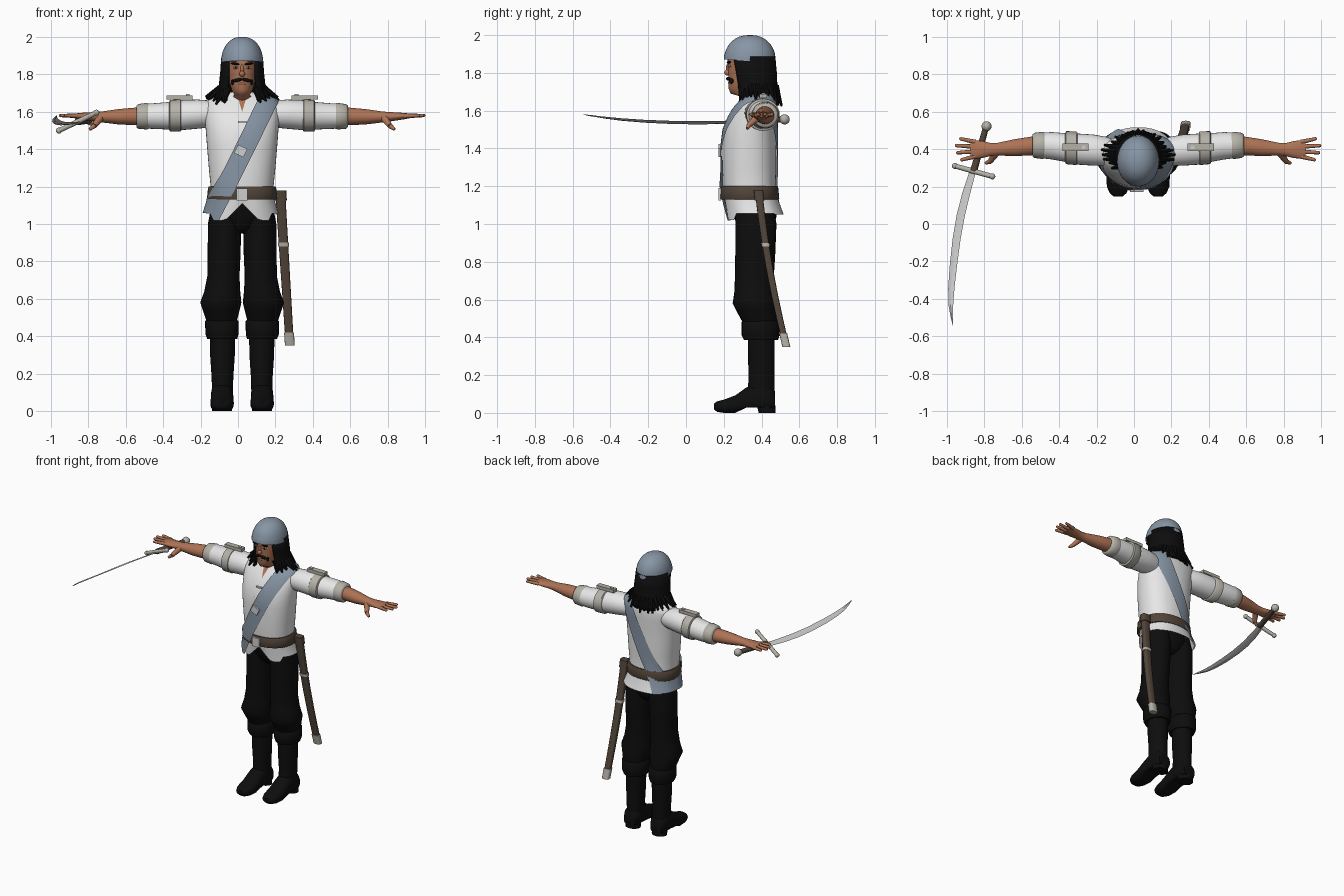
import bpy, bmesh, math, random
from mathutils import Vector

if "Cube" in bpy.data.objects:
    bpy.data.objects.remove(bpy.data.objects["Cube"])
random.seed(4)
CX = 0.022  # body centre line

def material(name, r, g, b):
    m = bpy.data.materials.new(name)
    m.diffuse_color = (r, g, b, 1)
    m.use_nodes = True
    m.node_tree.nodes["Principled BSDF"].inputs["Base Color"].default_value = m.diffuse_color
    return m

SKIN = material("skin", .42, .17, .09)
WHITE = material("white_cloth", .82, .82, .82)
BLUE = material("blue_grey_cloth", .24, .30, .37)
BLACK = material("black", .004, .004, .004)
BROWN = material("brown_leather", .085, .06, .043)
BEIGE = material("beige_trim", .46, .44, .39)
STEEL = material("steel", .62, .62, .62)
EYE = material("eye_white", .6, .55, .5)

def finish(bm, name, *mats, angle=50):
    bmesh.ops.recalc_face_normals(bm, faces=bm.faces)
    me = bpy.data.meshes.new(name)
    bm.to_mesh(me)
    bm.free()
    ob = bpy.data.objects.new(name, me)
    bpy.context.collection.objects.link(ob)
    for m in mats:
        me.materials.append(m)
    bpy.ops.object.select_all(action='DESELECT')
    ob.select_set(True)
    bpy.context.view_layer.objects.active = ob
    bpy.ops.object.shade_smooth_by_angle(angle=math.radians(angle))
    return ob

def loft(rings, axis='z', n=28, power=2.0, caps=(True, True), arc=None):
    """rings: (position, c1, c2, r1, r2) with the two other axes in xyz order"""
    bm = bmesh.new()
    a0, a1 = arc or (0, 2 * math.pi)
    count = n + 1 if arc else n
    rows = []
    for p, c1, c2, r1, r2 in rings:
        row = []
        for i in range(count):
            a = a0 + (a1 - a0) * i / n
            c, s = math.cos(a), math.sin(a)
            u = c1 + r1 * math.copysign(abs(c) ** (2 / power), c)
            v = c2 + r2 * math.copysign(abs(s) ** (2 / power), s)
            row.append(bm.verts.new({'x': (p, u, v), 'y': (u, p, v), 'z': (u, v, p)}[axis]))
        rows.append(row)
    for a, b in zip(rows, rows[1:]):
        for i in range(n):
            j = (i + 1) % count
            bm.faces.new((a[i], a[j], b[j], b[i]))
    if not arc:
        for row, cap in zip((rows[0], rows[-1]), caps):
            if cap:
                bm.faces.new(row)
    return bm

def ball(name, loc, size, mat, tilt=0):
    bm = bmesh.new()
    bmesh.ops.create_uvsphere(bm, u_segments=16, v_segments=10, radius=1)
    ob = finish(bm, name, mat)
    ob.location, ob.scale, ob.rotation_euler = loc, size, (0, tilt, 0)

def box(name, loc, size, mat, tilt=0):
    bm = bmesh.new()
    bmesh.ops.create_cube(bm, size=1)
    ob = finish(bm, name, mat, angle=20)
    ob.location, ob.scale, ob.rotation_euler = loc, size, (0, tilt, 0)

def rod(name, a, b, r1, r2, mat, n=12):
    a, b = Vector(a), Vector(b)
    bm = bmesh.new()
    bmesh.ops.create_cone(bm, cap_ends=True, segments=n, radius1=r1, radius2=r2, depth=(b - a).length)
    ob = finish(bm, name, mat)
    ob.location = (a + b) / 2
    ob.rotation_euler = (b - a).to_track_quat('Z', 'Y').to_euler()

def cut(bm, co, no, **kw):
    bmesh.ops.bisect_plane(bm, geom=bm.verts[:] + bm.edges[:] + bm.faces[:], plane_co=co, plane_no=no, **kw)

# Shirt body with a notched hem
def torso():
    prof = [(1.04, .365, .195, .152), (1.13, .345, .172, .143), (1.2, .335, .168, .141),
            (1.3, .335, .178, .143), (1.42, .335, .188, .143), (1.5, .34, .194, .138),
            (1.57, .355, .2, .125), (1.62, .37, .2, .11), (1.66, .383, .185, .09),
            (1.685, .388, .12, .075), (1.705, .38, .07, .062)]
    bm = loft([(z, CX, cy, rx, ry) for z, cy, rx, ry in prof], n=48, power=2.25, caps=(False, True))
    for v in bm.verts:
        if v.co.z < 1.05:
            d = abs(v.co.x - CX)
            v.co.z = max(1.02, 1.11 - d) if v.co.y < .365 else 1.05
            if d > .15:
                v.co.z = 1.055
    return bm

bm = torso()
SLIT = Vector((CX, 0, 1.6))
sides = [Vector((s, 0, .3)).normalized() for s in (-1, 1)]
for no in sides:
    cut(bm, SLIT, no)
for f in bm.faces:
    c = f.calc_center_median()
    if c.y < .37 and all((c - SLIT).dot(no) > 0 for no in sides):
        f.material_index = 1
finish(bm, "shirt", WHITE, SKIN)
box("shirt_lace", (CX, .214, 1.545), (.045, .012, .01), WHITE)

# Diagonal sash cut from the same surface and lifted off it
bm = torso()
no = Vector((.9, 0, -.435))
mid = Vector((.02, 0, 1.37))
cut(bm, mid + no * .05, no, clear_outer=True)
cut(bm, mid - no * .05, no, clear_inner=True)
bmesh.ops.recalc_face_normals(bm, faces=bm.faces)
bm.normal_update()
for v, nrm in [(v, v.normal.copy()) for v in bm.verts]:
    v.co += nrm * (.018 if v.co.z < 1.25 and v.co.y < .36 else .009)
finish(bm, "sash", BLUE)
box("sash_buckle", (.015, .178, 1.39), (.055, .012, .05), STEEL, tilt=.45)

# Belt and buckle
finish(loft([(1.13, CX, .338, .184, .153), (1.135, CX, .338, .188, .156),
             (1.195, CX, .336, .182, .152), (1.2, CX, .336, .178, .149)], n=48, power=2.25), "belt", BROWN)
box("belt_buckle", (CX, .178, 1.158), (.06, .014, .065), STEEL)

# Head, neck and face
head = [(1.6, .37, .055, .06), (1.675, .355, .056, .065), (1.69, .305, .04, .068), (1.715, .297, .056, .071),
        (1.76, .312, .069, .088), (1.8, .325, .077, .101), (1.86, .335, .086, .116), (1.92, .34, .08, .11)]
finish(loft([(z, CX, cy, rx, ry) for z, cy, rx, ry in head]), "head", SKIN, angle=80)
ball("nose", (CX, .222, 1.802), (.015, .02, .017), SKIN)
ball("nose_bridge", (CX, .226, 1.825), (.01, .014, .03), SKIN)
ball("mouth", (CX, .232, 1.748), (.022, .01, .008), SKIN)
for s in (-1, 1):
    ball("eye", (CX + s * .034, .231, 1.836), (.015, .008, .007), EYE)
    ball("pupil", (CX + s * .034, .226, 1.836), (.006, .006, .006), BLACK)
    ball("eyebrow", (CX + s * .036, .227, 1.856), (.026, .012, .006), BLACK, tilt=s * -.12)
    ball("moustache", (CX + s * .024, .226, 1.769), (.028, .014, .009), BLACK, tilt=s * .2)
    ball("moustache_end", (CX + s * .052, .24, 1.757), (.008, .012, .015), BLACK)

# Cap
dome = []
for i in range(11):
    t = math.pi / 2 * i / 10.3
    k = math.cos(t) ** .85
    dome.append((1.862 + .138 * math.sin(t), CX, .338, .113 * k, .138 * k))
bm = loft(dome, n=36)
for v in bm.verts:
    if v.co.z < 1.9:
        v.co.z -= (v.co.y - .338) * .07
finish(bm, "cap", BLUE)

# Long hair: open shell plus loose locks
gap = math.radians(42)
bm = loft([(1.885, CX, .345, .102, .118), (1.8, CX, .357, .108, .114), (1.73, CX, .365, .116, .109),
           (1.68, CX, .372, .126, .112), (1.645, CX, .38, .128, .112)],
          arc=(-math.pi / 2 + gap, 1.5 * math.pi - gap))
hair = finish(bm, "hair", BLACK, angle=80)
sol = hair.modifiers.new("thickness", 'SOLIDIFY')
sol.thickness, sol.offset = .02, 0
for i in range(25):
    a = -math.pi / 2 + gap + (2 * math.pi - 2 * gap) * i / 24
    k, c, sn = random.uniform(1.0, 1.2), math.cos(a), math.sin(a)
    side = .05 * abs(c) ** 3
    rod("hair_lock", (CX + .108 * c, .37 + .1 * sn, 1.73),
        (CX + (.128 * k + side) * c, .375 + .112 * k * sn, random.uniform(1.62, 1.65) + side * .7),
        .022, .006, BLACK, n=7)

for s in (-1, 1):
    X = lambda d: CX + s * d
    along_x = lambda rings: [(X(d), cy, cz, ry, rz) for d, cy, cz, ry, rz in rings]
    # Sleeves, cuffs and shoulder straps
    finish(loft(along_x([(.1, .385, 1.585, .055, .055), (.17, .388, 1.588, .078, .072), (.24, .395, 1.587, .083, .078),
                         (.32, .4, 1.582, .083, .08), (.4, .41, 1.578, .076, .073), (.46, .418, 1.577, .073, .069),
                         (.52, .42, 1.576, .068, .066)]), 'x'), "sleeve", WHITE)
    finish(loft(along_x([(.5, .42, 1.576, .069, .067), (.51, .42, 1.576, .073, .071), (.555, .42, 1.575, .067, .066),
                         (.565, .42, 1.575, .058, .057)]), 'x'), "cuff", BEIGE)
    finish(loft(along_x([(.325, .405, 1.58, .084, .08), (.33, .405, 1.58, .09, .086),
                         (.385, .408, 1.578, .088, .085), (.39, .408, 1.578, .078, .075)]), 'x'), "sleeve_band", BEIGE)
    box("shoulder_strap", (X(.335), .41, 1.677), (.14, .04, .022), BEIGE)
    box("strap_stud", (X(.29), .41, 1.69), (.02, .02, .008), STEEL)
    # Forearm and hand
    finish(loft(along_x([(.5, .42, 1.575, .045, .045), (.57, .417, 1.575, .05, .047), (.66, .408, 1.573, .045, .041),
                         (.75, .4, 1.572, .034, .029), (.79, .398, 1.573, .035, .025), (.83, .398, 1.575, .045, .021),
                         (.875, .398, 1.577, .05, .016), (.895, .4, 1.577, .046, .012)]), 'x'), "forearm", SKIN)
    for y, tip in ((-.039, .95), (-.013, .972), (.013, .978), (.038, .955)):
        a, b = (X(.87), .4 + y, 1.577), (X(tip - .008), .4 + y * 1.45, 1.58)
        rod("finger", a, b, .0125, .009, SKIN)
        ball("fingertip", b, (.009, .009, .009), SKIN)
    rod("thumb", (X(.76), .38, 1.565), (X(.79), .335, 1.525), .021, .014, SKIN)
    rod("thumb_end", (X(.79), .335, 1.525), (X(.815), .325, 1.505), .014, .008, SKIN)

    # Trouser legs with a gathered knee
    down_z = lambda rings: [(z, X(d), cy, rx, ry) for z, d, cy, rx, ry in rings]
    finish(loft(down_z([(1.12, .08, .36, .08, .1), (1.0, .094, .37, .089, .109), (.85, .096, .367, .088, .106),
                        (.72, .1, .362, .086, .103), (.64, .106, .362, .096, .106), (.58, .114, .362, .11, .115),
                        (.545, .112, .372, .1, .108), (.49, .11, .39, .084, .096), (.45, .108, .395, .075, .08)])),
           "trouser_leg", BLACK)
    # Boots: turned-down cuff, shaft, foot and heel
    finish(loft(down_z([(.49, .108, .395, .08, .09), (.48, .108, .395, .09, .1), (.41, .108, .395, .088, .1),
                        (.385, .106, .397, .08, .09), (.39, .106, .4, .06, .065)])), "boot_cuff", BLACK)
    finish(loft(down_z([(.42, .105, .398, .068, .07), (.3, .105, .398, .066, .07), (.18, .105, .4, .058, .068),
                        (.11, .105, .397, .056, .073), (.05, .105, .39, .058, .08)])), "boot_shaft", BLACK)
    foot = [(.472, .06, .045, .05), (.45, .07, .057, .07), (.38, .075, .06, .085), (.32, .06, .06, .075),
            (.26, .042, .063, .05), (.2, .034, .06, .036), (.165, .033, .045, .028), (.148, .034, .025, .015)]
    bm = loft([(y, X(.107), zc, rx, rz) for y, zc, rx, rz in foot], 'y', power=2.4)
    for v in bm.verts:
        v.co.z = max(v.co.z, .028 if v.co.y > .27 else 0)
    finish(bm, "boot_foot", BLACK)
    finish(loft([(0, X(.107), .43, .054, .045), (.04, X(.107), .425, .054, .05)]), "boot_heel", BLACK)

finish(loft([(1.16, CX, .345, .15, .12), (1.04, CX, .365, .16, .115), (.98, CX, .37, .11, .09),
             (.95, CX, .37, .03, .06)]), "trouser_seat", BLACK)

# Scabbard with metal fittings
def scabbard(name, z0, z1, wide, mat):
    rings = []
    for i in range(7):
        z = z0 + (z1 - z0) * i / 6
        t = (1.18 - z) / .83
        rings.append((z, .225 + .052 * t, .383 + .148 * t - .015 * math.sin(math.pi * t),
                      .027 - .005 * t + wide, .02 - .003 * t + wide))
    finish(loft(rings, n=16, power=4), name, mat)

scabbard("scabbard", .36, 1.17, 0, BROWN)
scabbard("scabbard_throat", 1.125, 1.18, .006, BROWN)
scabbard("scabbard_ring", .88, .9, .004, BEIGE)
scabbard("scabbard_tip", .35, .42, .004, BEIGE)

# Curved sword: blade with diamond section, guard, grip, pommel
bm = bmesh.new()
across = Vector((.93, 0, .36))
rows = []
for x, y, z, w in ((-.862, .28, 1.54, .019), (-.895, .17, 1.537, .023), (-.925, .05, 1.536, .024),
                   (-.948, -.08, 1.538, .023), (-.965, -.22, 1.544, .021), (-.976, -.34, 1.553, .018),
                   (-.979, -.43, 1.563, .014), (-.973, -.5, 1.573, .007), (-.967, -.545, 1.58, .001)):
    c, up = Vector((x, y, z)), Vector((-.36, 0, .93)) * min(.004, w)
    rows.append([bm.verts.new(c + d) for d in (across * w, up, -across * w, -up)])
for a, b in zip(rows, rows[1:]):
    for i in range(4):
        bm.faces.new((a[i], a[i - 1], b[i - 1], b[i]))
finish(bm, "sword_blade", STEEL, angle=20)
g, d = Vector((-.857, .282, 1.547)), Vector((.1, -.028, .048))
for s in (-1, 1):
    rod("guard_arm", g, g + d * s, .014, .013, BEIGE)
    ball("guard_knob", g + d * s, (.016, .016, .016), BEIGE)
rod("sword_grip", g, (-.793, .51, 1.553), .019, .016, BROWN)
ball("pommel", (-.788, .522, 1.554), (.027, .027, .027), BEIGE)
